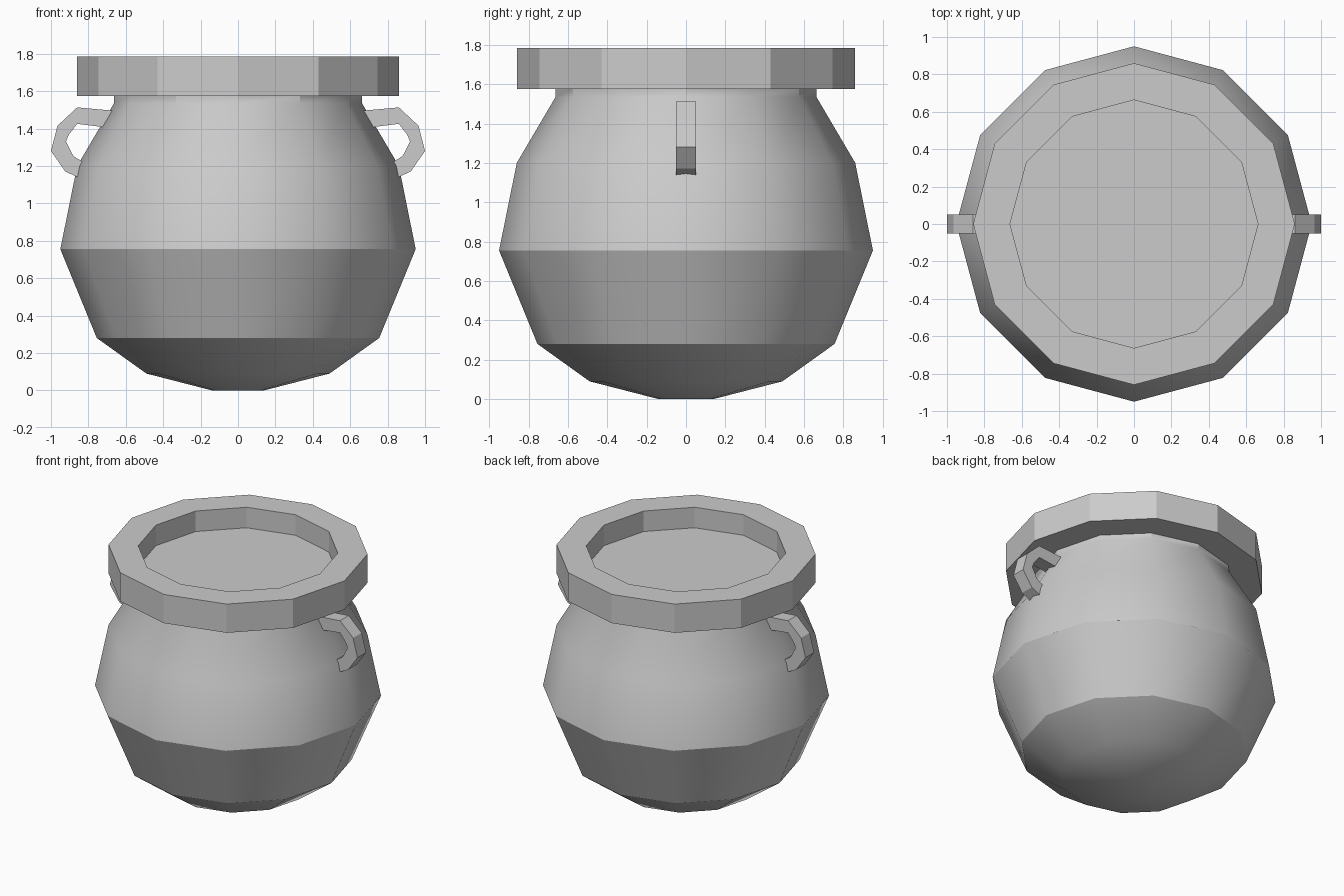
import bpy, bmesh
from math import cos, sin, pi, radians

if "Cube" in bpy.data.objects:
    bpy.data.objects.remove(bpy.data.objects["Cube"])

SIDES = 12


def finish(name, bm, smooth=None):
    bmesh.ops.recalc_face_normals(bm, faces=bm.faces)
    mesh = bpy.data.meshes.new(name)
    bm.to_mesh(mesh)
    bm.free()
    obj = bpy.data.objects.new(name, mesh)
    bpy.context.collection.objects.link(obj)
    if smooth:
        bpy.ops.object.select_all(action='DESELECT')
        obj.select_set(True)
        bpy.context.view_layer.objects.active = obj
        bpy.ops.object.shade_smooth_by_angle(angle=radians(smooth))
    return obj


def lathe(name, profile, cap_start=False, cap_end=False, smooth=None):
    """Revolve (radius, z) points around z into a 12-sided shell."""
    bm = bmesh.new()
    rings = [[bm.verts.new((r * cos(2 * pi * i / SIDES), r * sin(2 * pi * i / SIDES), z))
              for i in range(SIDES)] for r, z in profile]
    for a, b in zip(rings, rings[1:]):
        for i in range(SIDES):
            j = (i + 1) % SIDES
            bm.faces.new((a[i], a[j], b[j], b[i]))
    if cap_start:
        bm.faces.new(rings[0][::-1])
    if cap_end:
        bm.faces.new(rings[-1])
    return finish(name, bm, smooth)


# Rounded pot belly with short neck
lathe("pot_body", [(0.14, 0), (0.49, 0.09), (0.755, 0.28), (0.95, 0.755),
                   (0.86, 1.2), (0.663, 1.535), (0.663, 1.575)],
      cap_start=True, smooth=30)

# Thick faceted rim with the recessed surface of the contents
lathe("rim_and_contents", [(0.663, 1.575), (0.86, 1.575), (0.86, 1.785),
                           (0.663, 1.785), (0.663, 1.635)], cap_end=True)

# Side handles: paired outer and inner (x, z) outlines, ends sunk into the body
outer = [(0.66, 1.495), (0.717, 1.5), (0.86, 1.513), (0.965, 1.415),
         (1.0, 1.28), (0.925, 1.172), (0.85, 1.135)]
inner = [(0.69, 1.40), (0.74, 1.41), (0.86, 1.425), (0.905, 1.366),
         (0.92, 1.33), (0.88, 1.253), (0.82, 1.215)]


def handle(name, side):
    bm = bmesh.new()
    loops = [[bm.verts.new((side * x, y, z)) for (x, z), y in
              ((o, -0.05), (o, 0.05), (i, 0.05), (i, -0.05))]
             for o, i in zip(outer, inner)]
    for a, b in zip(loops, loops[1:]):
        for k in range(4):
            m = (k + 1) % 4
            bm.faces.new((a[k], a[m], b[m], b[k]))
    bm.faces.new(loops[0])
    bm.faces.new(loops[-1])
    return finish(name, bm)


handle("handle_right", 1)
handle("handle_left", -1)
